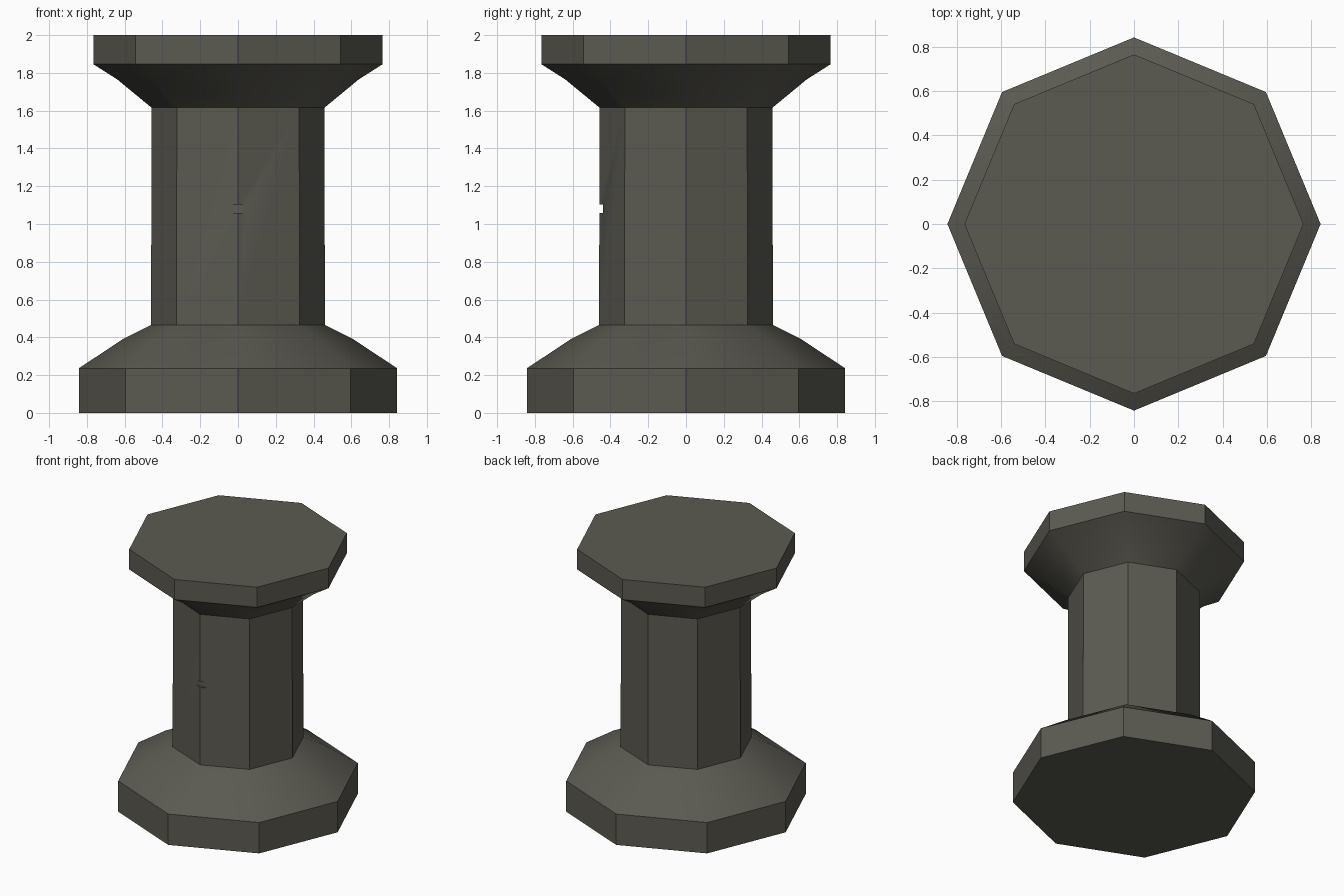
import bpy
import bmesh
import math

default = bpy.data.objects.get("Cube")
if default:
    bpy.data.objects.remove(default, do_unlink=True)

SIDES = 8

# One dark stone colour
stone = bpy.data.materials.new("dark olive grey")
stone.use_nodes = True
colour = (0.105, 0.102, 0.083, 1.0)
stone.diffuse_color = colour
bsdf = stone.node_tree.nodes["Principled BSDF"]
bsdf.inputs["Base Color"].default_value = colour
bsdf.inputs["Roughness"].default_value = 0.8


def make_object(name, bm):
    mesh = bpy.data.meshes.new(name)
    bm.to_mesh(mesh)
    bm.free()
    mesh.materials.append(stone)
    obj = bpy.data.objects.new(name, mesh)
    bpy.context.collection.objects.link(obj)
    return obj


def lathe(name, profile):
    """Closed eight-sided solid from (radius, height) pairs, bottom to top."""
    bm = bmesh.new()
    rings = []
    for radius, z in profile:
        angles = [math.tau * i / SIDES for i in range(SIDES)]
        rings.append([bm.verts.new((radius * math.cos(a), radius * math.sin(a), z))
                      for a in angles])
    for low, high in zip(rings, rings[1:]):
        for i in range(SIDES):
            j = (i + 1) % SIDES
            bm.faces.new((low[i], low[j], high[j], high[i]))
    bm.faces.new(rings[0][::-1])
    bm.faces.new(rings[-1])
    return make_object(name, bm)


def activate(obj):
    bpy.ops.object.select_all(action="DESELECT")
    obj.select_set(True)
    bpy.context.view_layer.objects.active = obj


# Pedestal: base slab, lower flare, column, upper flare, top slab
pedestal = lathe("pedestal", [
    (0.843, 0.0), (0.843, 0.236),
    (0.61, 0.39), (0.46, 0.466),
    (0.458, 1.616), (0.64, 1.766),
    (0.766, 1.846), (0.766, 2.0),
])

# Small slot cut into the front corner of the column
bm = bmesh.new()
bmesh.ops.create_cube(bm, size=1.0)
bmesh.ops.scale(bm, vec=(0.2, 0.1, 0.045), verts=bm.verts)
bmesh.ops.translate(bm, vec=(0, -0.49, 1.08), verts=bm.verts)
cutter = make_object("slot_cutter", bm)
cutter.hide_render = True

activate(pedestal)
slot = pedestal.modifiers.new("slot", "BOOLEAN")
slot.operation = "DIFFERENCE"
slot.object = cutter
bpy.ops.object.modifier_apply(modifier=slot.name)
bpy.data.objects.remove(cutter, do_unlink=True)

# Soft flares, crisp corners
activate(pedestal)
bpy.ops.object.shade_smooth_by_angle(angle=math.radians(32))
